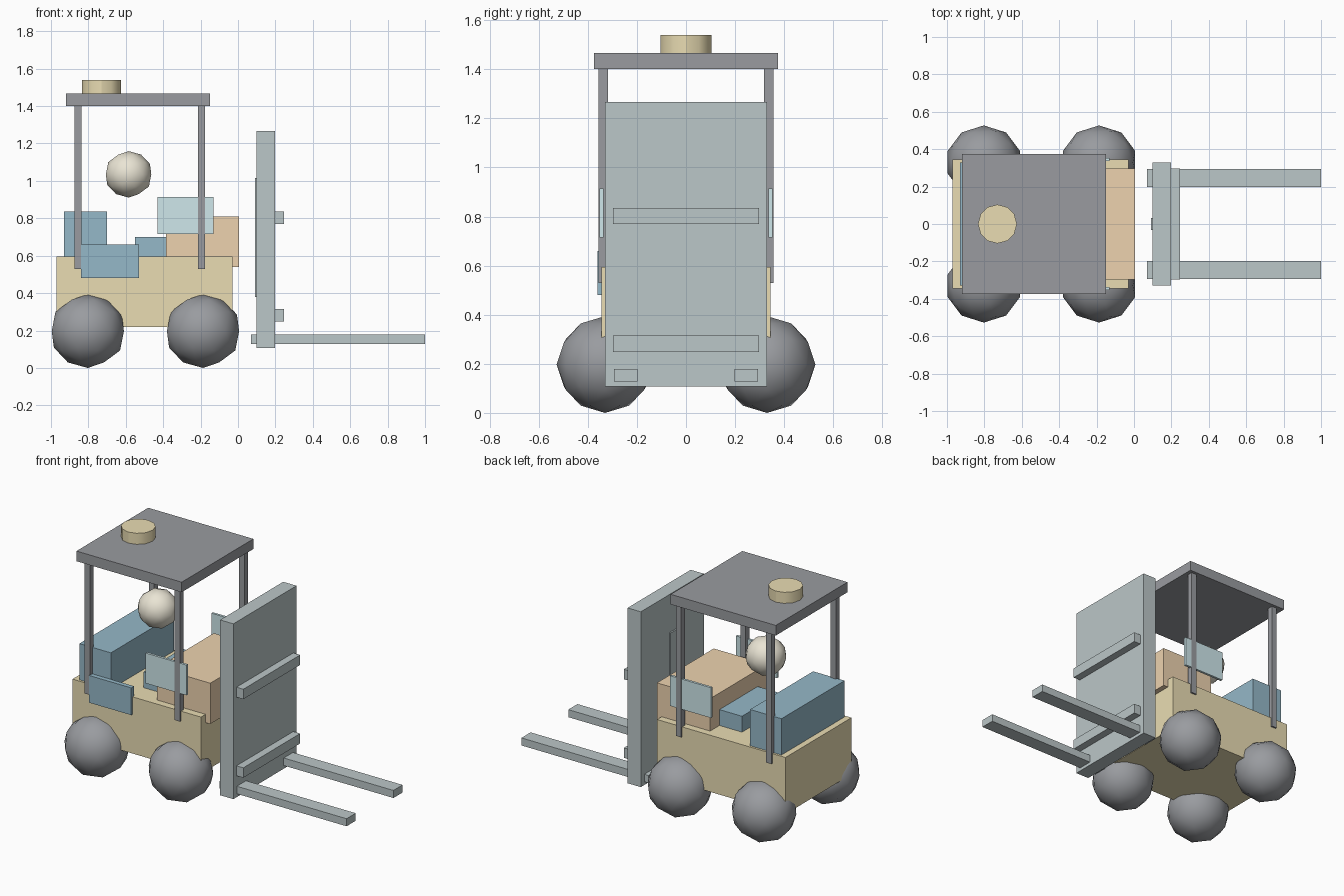
import bpy

if "Cube" in bpy.data.objects:
    bpy.data.objects.remove(bpy.data.objects["Cube"])

PALETTE = {
    "yellow": (0.82, 0.72, 0.45, 1),
    "orange": (0.85, 0.65, 0.43, 1),
    "blue": (0.30, 0.48, 0.58, 1),
    "pale_blue": (0.62, 0.80, 0.83, 1),
    "dark": (0.32, 0.33, 0.35, 1),
    "steel": (0.50, 0.57, 0.58, 1),
    "cream": (0.82, 0.78, 0.66, 1),
}
MATS = {}
for key, colour in PALETTE.items():
    MATS[key] = bpy.data.materials.new(key)
    MATS[key].diffuse_color = colour


def finish(name, colour):
    obj = bpy.context.object
    obj.name = name
    obj.data.materials.append(MATS[colour])
    return obj


def box(name, x, y, z, colour):
    """Box from (min, max) ranges on each axis."""
    bpy.ops.mesh.primitive_cube_add(size=1, location=[sum(r) / 2 for r in (x, y, z)])
    bpy.context.object.scale = [r[1] - r[0] for r in (x, y, z)]
    bpy.ops.object.transform_apply(location=False, rotation=False, scale=True)
    return finish(name, colour)


def ball(name, location, radius, colour):
    """Low-poly ball with smooth shading."""
    bpy.ops.mesh.primitive_ico_sphere_add(subdivisions=2, radius=radius, location=location)
    bpy.context.object.scale.x = 1.03
    bpy.ops.object.transform_apply(location=False, rotation=False, scale=True)
    bpy.ops.object.shade_smooth()
    return finish(name, colour)


# Chassis, hood and seat
box("body", (-0.97, -0.03), (-0.345, 0.345), (0.22, 0.595), "yellow")
box("hood", (-0.385, 0.005), (-0.297, 0.297), (0.54, 0.81), "orange")
box("seat_cushion", (-0.55, -0.37), (-0.2, 0.2), (0.58, 0.70), "blue")
box("seat_back", (-0.93, -0.70), (-0.33, 0.33), (0.58, 0.835), "blue")
box("side_step", (-0.84, -0.53), (-0.36, -0.33), (0.48, 0.66), "blue")

# Driver's head
ball("driver_head", (-0.585, 0, 1.035), 0.124, "cream")

# Wheels, cab posts, side panels and forks on both sides
for side, s in (("front", -1), ("back", 1)):
    for end, wheel_x, post_x in (("left", -0.803, -0.855), ("right", -0.187, -0.195)):
        ball(f"{side}_{end}_wheel", (wheel_x, s * 0.33, 0.197), 0.197, "dark")
        box(f"{side}_{end}_post", (post_x - 0.019, post_x + 0.019),
            (s * 0.337 - 0.019, s * 0.337 + 0.019), (0.53, 1.42), "dark")
    box(f"{side}_side_panel", (-0.43, -0.13), (s * 0.345 - 0.008, s * 0.345 + 0.008),
        (0.715, 0.915), "pale_blue")
    box(f"{side}_fork", (0.07, 1.0), (s * 0.245 - 0.048, s * 0.245 + 0.048),
        (0.128, 0.178), "steel")

# Roof with beacon
box("roof", (-0.92, -0.15), (-0.375, 0.375), (1.40, 1.467), "dark")
bpy.ops.mesh.primitive_cylinder_add(vertices=12, radius=0.104, depth=0.08, location=(-0.73, 0, 1.5))
finish("beacon", "yellow")
bpy.ops.object.shade_smooth_by_angle()

# Mast plate, lift cylinder and cross bars
box("mast_plate", (0.10, 0.197), (-0.33, 0.33), (0.107, 1.267), "steel")
box("lift_cylinder", (0.09, 0.13), (-0.032, 0.032), (0.38, 1.015), "steel")
for name, z in (("lower_bar", 0.282), ("upper_bar", 0.802)):
    box(name, (0.18, 0.247), (-0.297, 0.297), (z - 0.033, z + 0.033), "steel")

for m in bpy.data.materials:
    if m.users and not m.is_grease_pencil:
        m.use_nodes = True
        m.node_tree.nodes["Principled BSDF"].inputs["Base Color"].default_value = m.diffuse_color
